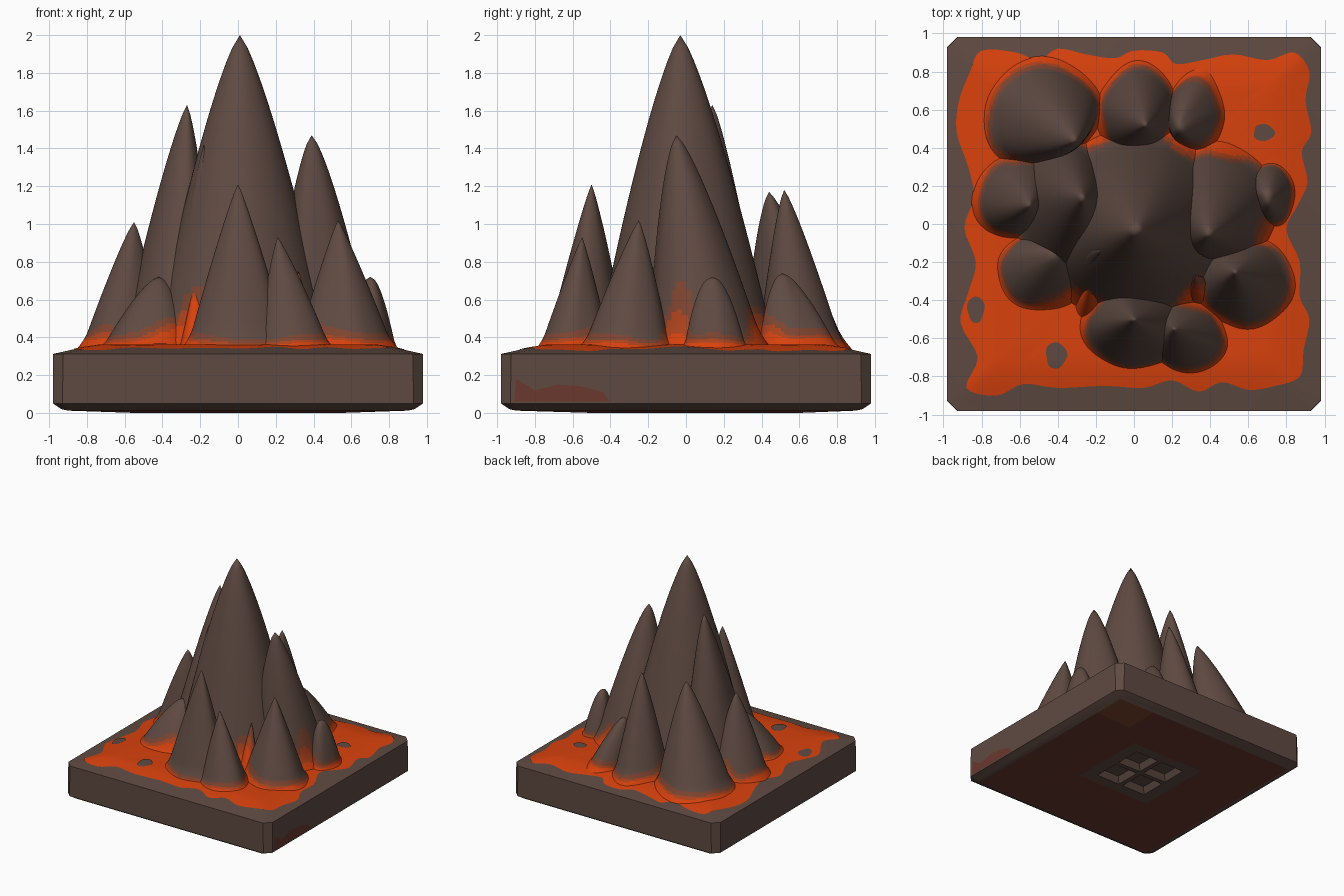
import bpy, bmesh, math, random
from mathutils import Vector

if "Cube" in bpy.data.objects:
    bpy.data.objects.remove(bpy.data.objects["Cube"])

random.seed(7)


def material(name, srgb):
    m = bpy.data.materials.new(name)
    lin = [((c / 255 + 0.055) / 1.055) ** 2.4 for c in srgb]
    m.diffuse_color = (*lin, 1)
    m.use_nodes = True
    m.node_tree.nodes["Principled BSDF"].inputs["Base Color"].default_value = m.diffuse_color
    return m


ROCK = material("brown rock", (95, 74, 66))
LAVA = material("orange lava", (216, 65, 12))
HOT = material("hot ember rock", (172, 66, 28))
EMBER = material("ember rock", (126, 68, 48))
UNDER = material("scorched underside", (106, 56, 45))


def finish(name, bm, mats, angle=None):
    bmesh.ops.recalc_face_normals(bm, faces=bm.faces)
    me = bpy.data.meshes.new(name)
    bm.to_mesh(me)
    bm.free()
    for m in mats:
        me.materials.append(m)
    ob = bpy.data.objects.new(name, me)
    bpy.context.collection.objects.link(ob)
    if angle:
        bpy.ops.object.select_all(action='DESELECT')
        ob.select_set(True)
        bpy.context.view_layer.objects.active = ob
        bpy.ops.object.shade_smooth_by_angle(angle=math.radians(angle))
    return ob


def bridge(bm, a, b):
    n = len(a)
    return [bm.faces.new((a[i], a[(i + 1) % n], b[(i + 1) % n], b[i])) for i in range(n)]


# slab: stacked chamfered squares, sloping rim on top
bm = bmesh.new()
loops = []
for z, h, c in ((0.012, 0.9, 0.002), (0.02, 0.935, 0.05), (0.05, 0.98, 0.05),
                (0.312, 0.98, 0.055), (0.345, 0.83, 0.06), (0.36, 0.73, 0.06)):
    pts = []
    for sx, sy in ((1, -1), (1, 1), (-1, 1), (-1, -1)):
        p, q = (sx * (h - c), sy * h), (sx * h, sy * (h - c))
        pts += [p, q] if sx * sy < 0 else [q, p]
    loops.append([bm.verts.new((x, y, z)) for x, y in pts])
for a, b in zip(loops, loops[1:]):
    bridge(bm, a, b)
bm.faces.new(loops[-1])
finish("rock_slab", bm, [ROCK], 30)

# underside: grid with four sunken square cells round the middle
bm = bmesh.new()
gx = (-0.9, -0.55, -0.36, -0.25, -0.02, 0.02, 0.25, 0.36, 0.55, 0.9)
gy = (-0.9, -0.5, -0.27, -0.17, 0.06, 0.10, 0.33, 0.43, 0.6, 0.9)
vs = [[bm.verts.new((x, y, 0.012 if max(abs(x), abs(y)) > 0.8 else 0)) for y in gy] for x in gx]
cells = []
for i in range(9):
    for j in range(9):
        f = bm.faces.new((vs[i][j], vs[i][j + 1], vs[i + 1][j + 1], vs[i + 1][j]))
        if i in (3, 5) and j in (3, 5):
            cells.append(f)
bm.normal_update()
bmesh.ops.inset_individual(bm, faces=cells, thickness=0.045, depth=-0.05)
under = finish("underside", bm, [UNDER, ROCK, EMBER])
for p in under.data.polygons:
    x, y = p.center.x, p.center.y
    p.material_index = 1 if max(abs(x), abs(y - 0.08)) < 0.32 else 2 if min(x, y) > 0.55 else 0


# lava pool: wavy outline smoothed with a closed spline, lying on the slab
def slab_top(x, y):
    d = 0.83 - max(abs(x), abs(y))
    return 0.345 + (0.22 * d if d < 0 else 0.15 * min(d, 0.1))


outline = [(-.80, .91), (-.62, .90), (-.50, .86), (-.40, .92), (-.25, .89), (-.10, .87), (0, .91),
           (.15, .90), (.22, .84), (.36, .86), (.52, .89), (.70, .86), (.84, .90), (.92, .80),
           (.90, .65), (.93, .48), (.88, .38), (.91, .22), (.86, .10), (.80, -.03), (.87, -.20),
           (.87, -.38), (.92, -.50), (.89, -.66), (.87, -.80), (.74, -.85), (.60, -.87), (.46, -.83),
           (.34, -.88), (.20, -.82), (.05, -.86), (-.15, -.85), (-.40, -.86), (-.58, -.84),
           (-.72, -.90), (-.88, -.86), (-.82, -.70), (-.91, -.52), (-.87, -.36), (-.83, -.20),
           (-.89, -.02), (-.84, .14), (-.87, .30), (-.93, .48), (-.92, .64), (-.86, .80)]


def spline(pts, k=4):
    out, n = [], len(pts)
    P = [Vector(p) for p in pts]
    for i in range(n):
        a, b, c, d = P[i - 1], P[i], P[(i + 1) % n], P[(i + 2) % n]
        for s in range(k):
            t = s / k
            out.append(0.5 * (2 * b + (c - a) * t + (2 * a - 5 * b + 4 * c - d) * t * t
                              + (3 * b - a - 3 * c + d) * t ** 3))
    return out


def patch(name, pts, centre, lift, mat):
    bm = bmesh.new()
    rings = [[bm.verts.new((x, y, slab_top(x, y) + lift))
              for x, y in (centre + (p - centre) * f for p in pts)] for f in (0.3, 0.78, 0.84, 0.9, 0.95, 1)]
    for a, b in zip(rings, rings[1:]):
        bridge(bm, a, b)
    bm.faces.new(rings[0])
    finish(name, bm, [mat], 40)


patch("lava_pool", spline(outline), Vector((0, 0)), 0.003, LAVA)

# small rock islands in the lava
for k, (x, y, rx, ry) in enumerate(((-.83, -.45, .045, .07), (-.41, -.69, .055, .07), (.68, .48, .055, .045))):
    ring = [Vector((x + rx * math.cos(a) * (1 + .12 * math.sin(3 * a + k)),
                    y + ry * math.sin(a))) for a in (i * math.tau / 20 for i in range(20))]
    patch(f"rock_island_{k + 1}", ring, Vector((x, y)), 0.008, ROCK)

# scorched patch low on the right side
bm = bmesh.new()
bm.faces.new([bm.verts.new((0.982, y, z)) for y, z in
              ((-.91, .06), (-.40, .06), (-.44, .11), (-.55, .14), (-.68, .15), (-.80, .12), (-.90, .18))])
finish("side_scorch", bm, [UNDER])

# mountains: leaning cones with lumpy cross-sections
GULLIES = ((-.23, -.38, .28), (.30, -.36, .28), (.62, -.02, .3), (-.2, .5, .18), (.25, .42, .25),
           (-.58, .36, .18), (.48, .40, .25), (-.70, -.08, .1), (-.38, -.42, .08))


def peak(name, apex, base, radii, power=0.88, mats=(ROCK, EMBER, HOT, LAVA), lump=0.08):
    waves = [(k, random.uniform(0.4, 1) * lump / (k - 1), random.uniform(0, 6.28), random.uniform(-1.5, 1.5))
             for k in (2, 3, 5)]
    ax, ay, h = apex
    n, foot = 60, 0.335
    bm = bmesh.new()
    rings = []
    # ring heights: even down the cone, closer together near the foot
    steps = [j / 20 * 0.8 for j in range(1, 21)] + [0.8 + 0.2 * j / 16 for j in range(1, 17)]
    for t in steps:
        r = t ** power + 0.12 * max(0, (t - 0.85) / 0.15) ** 2
        cx, cy = ax + (base[0] - ax) * t, ay + (base[1] - ay) * t
        ring = []
        for i in range(n):
            a = i * math.tau / n
            s = r * (1 + sum(w * math.sin(k * a + ph + tw * t) for k, w, ph, tw in waves))
            ring.append(bm.verts.new((cx + radii[0] * s * math.cos(a), cy + radii[1] * s * math.sin(a),
                                      h + (foot - h) * t)))
        rings.append(ring)
    top = bm.verts.new((ax, ay, h))
    for i in range(n):
        bm.faces.new((top, rings[0][i], rings[0][(i + 1) % n]))
    for a, b in zip(rings, rings[1:]):
        bridge(bm, a, b)
    # glowing foot, climbing higher inside the gullies
    for f in bm.faces:
        c = f.calc_center_median()
        up = sum(g * math.exp(-((c.x - x) ** 2 + (c.y - y) ** 2) / 0.009) for x, y, g in GULLIES)
        wob = 0.012 * math.sin(9 * c.x + 4) + 0.012 * math.sin(11 * c.y)
        for limit, index in ((0.374 + wob + 0.4 * up, 3), (0.39 + wob + 0.7 * up, 2), (0.42 + 1.5 * wob + up, 1)):
            if c.z < limit:
                f.material_index = index
                break
    finish(name, bm, mats, 50)


peak("main_peak", (.01, -.03, 2.0), (.02, -.01), (.46, .50), 0.77)
peak("main_spur", (-.18, -.14, 1.42), (-.2, -.16), (.2, .24))
peak("left_peak", (-.27, .14, 1.63), (-.36, .06), (.27, .36), 0.8)
peak("right_peak", (.39, -.05, 1.47), (.44, .10), (.27, .33), 0.72)
peak("front_peak", (0, -.50, 1.21), (.0, -.53), (.26, .23))
peak("front_small_peak", (.21, -.55, .93), (.29, -.59), (.21, .18))
peak("right_front_peak", (.53, -.25, 1.02), (.57, -.31), (.25, .24))
peak("right_small_peak", (.70, .14, .72), (.72, .16), (.12, .16), 0.5)
peak("left_side_peak", (-.55, .10, 1.01), (-.61, .15), (.21, .23), 0.8)
peak("left_front_peak", (-.42, -.16, .72), (-.47, -.25), (.25, .22), 0.65)
peak("back_left_peak", (-.31, .44, 1.17), (-.49, .58), (.29, .27), 0.78)
peak("back_peak", (.06, .52, 1.18), (.01, .60), (.20, .23), 0.8)
peak("back_right_peak", (.24, .51, .74), (.33, .59), (.16, .20), 0.6)

# lava streams filling the gullies
peak("front_lava_stream", (-.22, -.30, .72), (-.22, -.42), (.09, .09), mats=(EMBER, HOT, LAVA, LAVA))
peak("right_lava_stream", (.32, -.27, .75), (.35, -.36), (.08, .08), mats=(EMBER, HOT, LAVA, LAVA))
